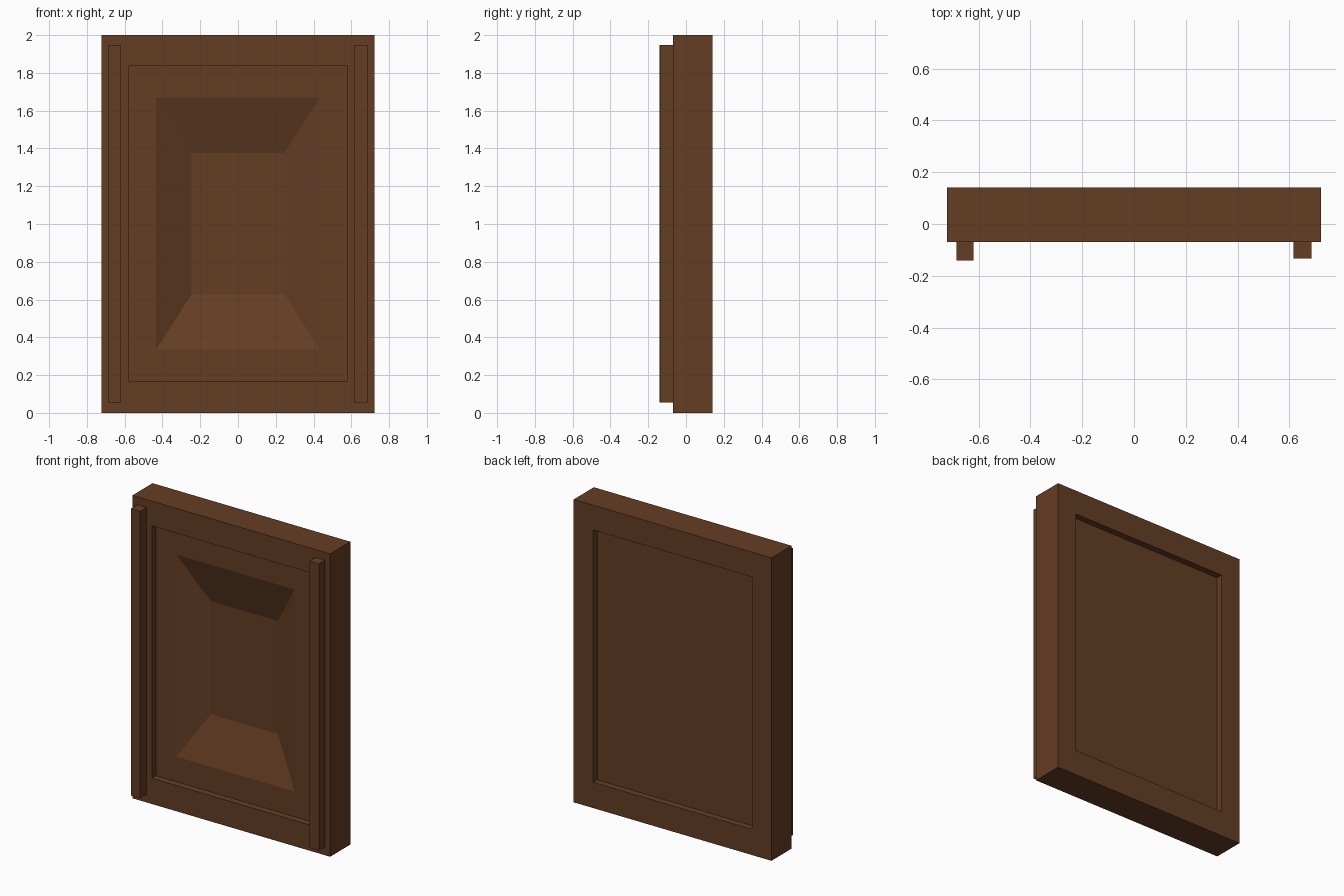
import bpy, bmesh

if "Cube" in bpy.data.objects:
    bpy.data.objects.remove(bpy.data.objects["Cube"])

wood = bpy.data.materials.new("brown wood")
wood.diffuse_color = (0.127, 0.047, 0.0175, 1)
wood.use_nodes = True
wood.node_tree.nodes["Principled BSDF"].inputs["Base Color"].default_value = wood.diffuse_color
CZ = 1.003  # height of the panel centre


def loft(name, rings, loop=False):
    """Join rectangular rings (x0, x1, z0, z1, y); either cap the ends or close into a loop."""
    bm = bmesh.new()
    vs = [[bm.verts.new(p) for p in ((a, y, c), (b, y, c), (b, y, d), (a, y, d))]
          for a, b, c, d, y in rings]
    pairs = list(zip(vs, vs[1:]))
    if loop:
        pairs.append((vs[-1], vs[0]))
    else:
        bm.faces.new(vs[0])
        bm.faces.new(vs[-1])
    for r, s in pairs:
        for i in range(4):
            j = (i + 1) % 4
            bm.faces.new((r[i], r[j], s[j], s[i]))
    bmesh.ops.recalc_face_normals(bm, faces=bm.faces)
    me = bpy.data.meshes.new(name)
    bm.to_mesh(me)
    bm.free()
    me.materials.append(wood)
    ob = bpy.data.objects.new(name, me)
    bpy.context.collection.objects.link(ob)
    return ob


def ring(hx, hz, y, cz=CZ):
    return (-hx, hx, cz - hz, cz + hz, y)


FRONT, BACK = -0.07, 0.14

# Outer frame with a rectangular opening
loft("door_frame", [ring(0.722, 1, FRONT, 1), ring(0.58, 0.833, FRONT),
                    ring(0.58, 0.833, BACK), ring(0.722, 1, BACK, 1)], loop=True)

# Panel set into the frame, with a sloped dish in its front and a flat back
loft("door_panel", [ring(0.245, 0.373, 0.067), ring(0.433, 0.667, -0.026),
                    ring(0.6, 0.853, -0.026), ring(0.6, 0.853, 0.097)])

# Upright strips on the front stiles
loft("left_strip", [(-0.685, -0.619, 0.055, 1.948, -0.14),
                    (-0.685, -0.619, 0.055, 1.948, FRONT)])
loft("right_strip", [(0.615, 0.686, 0.055, 1.948, -0.134),
                     (0.615, 0.686, 0.055, 1.948, FRONT)])
